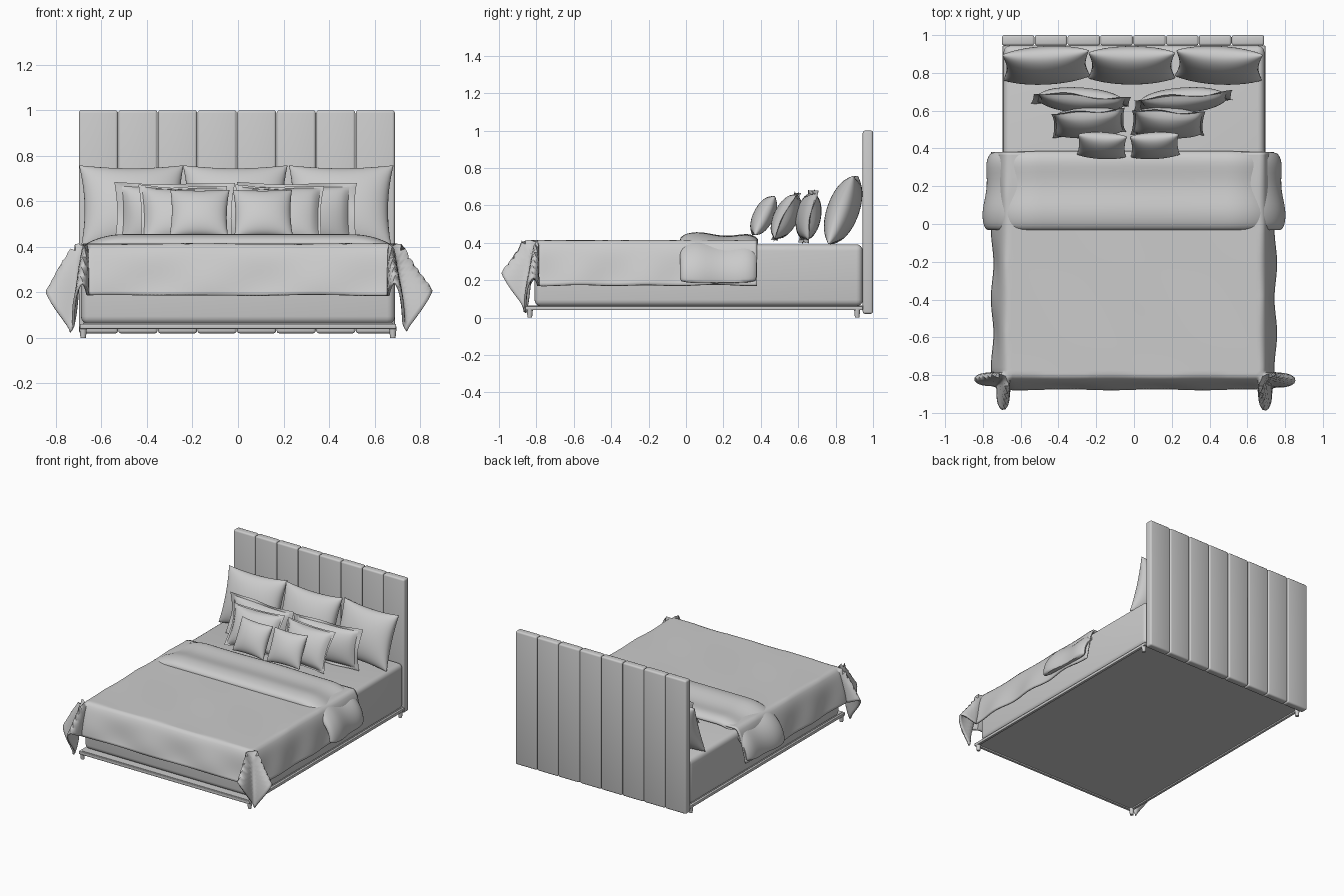
import bpy, bmesh, math
from mathutils import Matrix, Vector

old = bpy.data.objects.get("Cube")
if old:
    bpy.data.objects.remove(old, do_unlink=True)

GREY = (0.6, 0.6, 0.6, 1)
mat = bpy.data.materials.new("soft grey")
mat.use_nodes = True
mat.diffuse_color = GREY
mat.node_tree.nodes["Principled BSDF"].inputs["Base Color"].default_value = GREY


def finish(bm, name, angle=40):
    """Turn a bmesh into a smooth shaded grey object."""
    bmesh.ops.recalc_face_normals(bm, faces=bm.faces)
    mesh = bpy.data.meshes.new(name)
    bm.to_mesh(mesh)
    bm.free()
    mesh.materials.append(mat)
    obj = bpy.data.objects.new(name, mesh)
    bpy.context.collection.objects.link(obj)
    bpy.ops.object.select_all(action='DESELECT')
    obj.select_set(True)
    bpy.context.view_layer.objects.active = obj
    bpy.ops.object.shade_smooth_by_angle(angle=math.radians(angle))
    return obj


def box(name, lo, hi, bevel=0.0, segments=3):
    lo, hi = Vector(lo), Vector(hi)
    bm = bmesh.new()
    bmesh.ops.create_cube(bm, size=1)
    for v in bm.verts:
        v.co = (lo + hi) / 2 + v.co * (hi - lo)
    if bevel:
        bmesh.ops.bevel(bm, geom=bm.edges[:], offset=bevel, segments=segments,
                        profile=0.5, affect='EDGES')
    return finish(bm, name)


def sheet(bm, nu, nv, point, wrap_v=False):
    """Grid of quads; point(u, v) takes values from 0 to 1."""
    rows = [[bm.verts.new(point(i / nu, j / nv)) for j in range(nv if wrap_v else nv + 1)]
            for i in range(nu + 1)]
    for i in range(nu):
        for j in range(nv):
            k = (j + 1) % len(rows[i])
            bm.faces.new((rows[i][j], rows[i + 1][j], rows[i + 1][k], rows[i][k]))
    return rows


# Headboard of upright padded panels
PANELS = 8
step = 1.39 / PANELS
for i in range(PANELS):
    x = -0.7 + i * step
    box(f"headboard_panel_{i + 1}", (x + 0.001, 0.945, 0.02), (x + step - 0.001, 1.0, 1.0), 0.012)

# Base, rails and legs
box("base_panel", (-0.68, -0.85, 0.05), (0.68, 0.945, 0.065))
for side, label in ((-1, "right"), (1, "left")):
    box(f"{label}_rail", (side * 0.685 - 0.01, -0.86, 0.04), (side * 0.685 + 0.01, 0.945, 0.062), 0.004)
    for y, end in ((-0.835, "front"), (0.915, "back")):
        bm = bmesh.new()
        bmesh.ops.create_cone(bm, cap_ends=True, segments=16, radius1=0.012, radius2=0.017, depth=0.05,
                              matrix=Matrix.Translation((side * 0.68, y, 0.025)))
        finish(bm, f"{end}_{label}_leg")
box("front_rail", (-0.69, -0.86, 0.04), (0.69, -0.84, 0.062), 0.004)

# Mattress
box("mattress", (-0.69, -0.81, 0.06), (0.69, 0.945, 0.392), 0.035, 4)

# Blanket hanging over the sides and foot, with flared corner folds
EDGE_X, EDGE_Y, TOP = 0.66, -0.79, 0.408


def blanket_point(u, v):
    s = (2 * u - 1) * (EDGE_X + 0.25)
    t = (EDGE_Y - 0.235) + v * (0.38 - EDGE_Y + 0.235)
    a, b = max(0, abs(s) - EDGE_X), max(0, EDGE_Y - t)
    x, y = min(EDGE_X, abs(s)), max(EDGE_Y, t)
    r, ang = math.hypot(a, b), math.atan2(b, a)
    flare = 0.2 + (0.32 + 0.12 * b / (r + 1e-6)) * math.sin(4 * ang) ** 2
    flare += 0.04 * math.sin(17 * t + 2) * math.sin(13 * s)
    out = min(r, flare * r + 0.035 * (1 - math.exp(-r / 0.035)))
    drop = math.sqrt(r * r - out * out) * (1 + 0.17 * math.sin(2 * ang) ** 4)
    turn = ang - 0.23 * math.sin(4 * ang)
    x += out * math.cos(turn)
    y -= out * math.sin(turn)
    ripple = 0.002 * math.sin(9 * s + 4 * t) * math.sin(7 * t)
    return (math.copysign(x, s), y, TOP - drop + ripple)


bm = bmesh.new()
sheet(bm, 110, 90, blanket_point)
blanket = finish(bm, "blanket", 60)
mod = blanket.modifiers.new("thickness", 'SOLIDIFY')
mod.thickness = 0.012
mod.offset = 0

# Turned back blanket fold: padded closed profile swept over the bed
FOLD = [(-0.035, 0.0), (-0.032, 0.022), (-0.01, 0.04), (0.03, 0.05), (0.08, 0.053), (0.14, 0.04),
        (0.21, 0.028), (0.28, 0.036), (0.33, 0.042), (0.37, 0.03), (0.39, 0.008), (0.385, -0.012),
        (0.3, -0.005), (0.18, -0.01), (0.05, -0.005), (-0.02, -0.01)]


def fold_point(u, v):
    y, lift = FOLD[round(v * len(FOLD)) % len(FOLD)]
    s = (2 * u - 1) * 1.0
    q = max(0, (abs(s) - 0.5) / 0.5)
    ang = q * math.radians(96)
    spread = 0.265 - 0.04 * (y + 0.03)
    x = min(abs(s), 0.5) + spread * math.sin(ang) + lift * math.sin(ang) * 0.8
    z = 0.405 - 0.2 * (1 - math.cos(ang)) + lift * math.cos(ang)
    wave = 0.006 * math.sin(8 * s + 1) * (y + 0.03)
    return (math.copysign(x, s), y - 0.012 * q * math.sin(5 * y), z + wave)


bm = bmesh.new()
rows = sheet(bm, 64, len(FOLD), fold_point, wrap_v=True)
bm.faces.new(rows[0])
bm.faces.new(rows[-1])
fold = finish(bm, "blanket_fold", 60)
fold.modifiers.new("soften", 'SUBSURF').levels = 1


# Cushions: two bulging skins joined at a concave, pointed outline
def cushion(name, center, width, height, thick, tilt, turn=0, flange=0.0, pinch=0.09):
    bm = bmesh.new()
    place = (Matrix.Translation(center) @ Matrix.Rotation(math.radians(turn), 4, 'Z')
             @ Matrix.Rotation(math.radians(-tilt), 4, 'X'))
    for side in (-1, 1):
        def point(u, v):
            a = -math.cos(math.pi * u)
            b = -math.cos(math.pi * v)
            fa, fb = [max(0, 1 - (c / (1 - flange)) ** 2) for c in (a, b)]
            bulge = thick / 2 * (fa * fb) ** 0.45
            x = width / 2 * a * (1 - pinch * (1 - b * b))
            z = height / 2 * b * (1 - pinch * (1 - a * a))
            # flange gently waves
            wave = flange * 0.08 * math.sin(5 * a + 3 * b) * max(abs(a), abs(b)) ** 6
            return place @ Vector((x, side * bulge + wave, z))
        sheet(bm, 26, 26, point)
    bmesh.ops.remove_doubles(bm, verts=bm.verts, dist=0.0004)
    finish(bm, name, 70)


for i, x in enumerate((-0.465, -0.012, 0.45)):
    cushion(f"back_pillow_{i + 1}", (x, 0.84, 0.575), 0.46, 0.39, 0.17, 20, (3, 0, -3)[i])
for side, label in ((-1, "right"), (1, "left")):
    cushion(f"{label}_wide_pillow", (side * 0.27 - 0.01, 0.655, 0.54), 0.53, 0.29, 0.13, 10,
            side * 4, 0.14, 0.05)
    cushion(f"{label}_middle_pillow", (side * 0.21 - 0.03, 0.535, 0.54), 0.39, 0.29, 0.13, 26,
            side * -3, 0.1, 0.06)
    cushion(f"{label}_small_pillow", (side * 0.14 - 0.03, 0.415, 0.545), 0.26, 0.235, 0.11, 27,
            side * 3, 0.0, 0.07)
